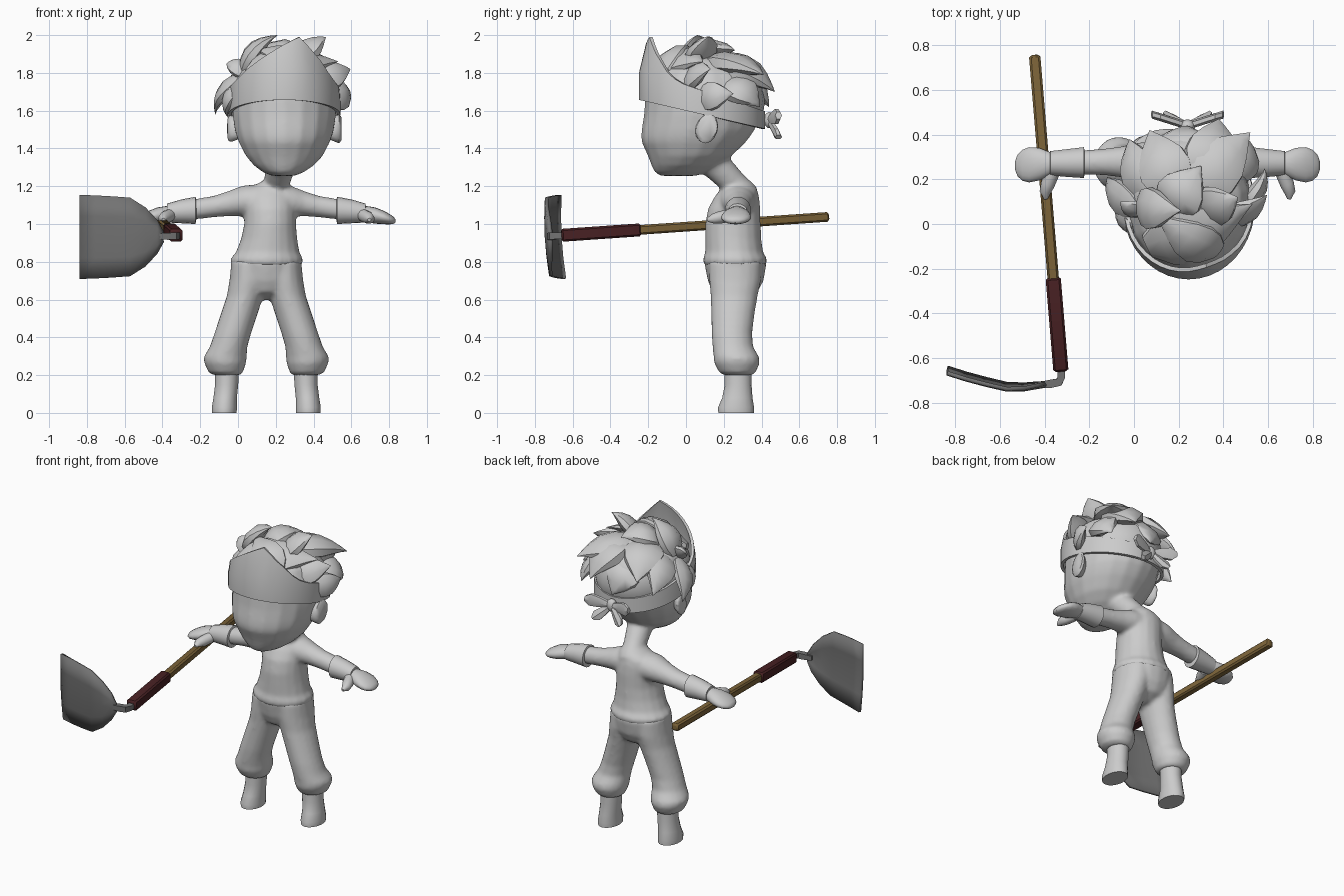
import bpy, bmesh, math
from mathutils import Vector as V


def material(name, rgb):
    m = bpy.data.materials.new(name)
    m.diffuse_color = (*rgb, 1)
    return m


CLAY = material("pale_grey", (0.60, 0.60, 0.60))
METAL = material("steel_grey", (0.17, 0.17, 0.17))
WOOD = material("wood_brown", (0.20, 0.125, 0.04))
GRIP = material("dark_red", (0.065, 0.015, 0.017))


def finish(name, bm, mat, angle=50):
    bmesh.ops.recalc_face_normals(bm, faces=bm.faces)
    me = bpy.data.meshes.new(name)
    bm.to_mesh(me)
    bm.free()
    ob = bpy.data.objects.new(name, me)
    bpy.context.collection.objects.link(ob)
    me.materials.append(mat)
    bpy.ops.object.select_all(action='DESELECT')
    ob.select_set(True)
    bpy.context.view_layer.objects.active = ob
    bpy.ops.object.shade_smooth_by_angle(angle=math.radians(angle))
    return ob


def loft(name, rings, mat=CLAY, n=18, angle=50):
    """Skin over elliptical rings, each given as centre, half-axis u, half-axis v."""
    bm = bmesh.new()
    loops = []
    for c, u, v in rings:
        loops.append([bm.verts.new(V(c) + V(u) * math.cos(2 * math.pi * (k + .5) / n)
                                   + V(v) * math.sin(2 * math.pi * (k + .5) / n)) for k in range(n)])
    for a, b in zip(loops, loops[1:]):
        for k in range(n):
            bm.faces.new((a[k], a[(k + 1) % n], b[(k + 1) % n], b[k]))
    bm.faces.new(loops[0])
    bm.faces.new(loops[-1])
    return finish(name, bm, mat, angle)


def upright(name, rows):
    """Rows of z, x, y, radius x, radius y."""
    return loft(name, [((x, y, z), (rx, 0, 0), (0, ry, 0)) for z, x, y, rx, ry in rows])


def sideways(name, s, rows):
    """Rows of distance from the body axis, y, z, radius y, radius z."""
    return loft(name, [((0.15 + s * d, y, z), (0, ry, 0), (0, 0, rz)) for d, y, z, ry, rz in rows])


def rod(name, pts, radii, mat, n=8, angle=30):
    """Tube along a path."""
    rings = []
    for i, p in enumerate(pts):
        t = V(pts[min(i + 1, len(pts) - 1)]) - V(pts[max(i - 1, 0)])
        u = t.cross(V((0, 0, 1))).normalized()
        rings.append((p, u * radii[i], t.cross(u).normalized() * radii[i]))
    return loft(name, rings, mat, n, angle)


def ball(name, c, r):
    bm = bmesh.new()
    bmesh.ops.create_uvsphere(bm, u_segments=20, v_segments=12, radius=1)
    for v in bm.verts:
        v.co = V(c) + V([a * b for a, b in zip(v.co, r)])
    return finish(name, bm, CLAY)


def blend(name, parts):
    """Merge overlapping parts into one soft skin."""
    for ob in parts:
        ob.select_set(True)
    bpy.context.view_layer.objects.active = parts[0]
    bpy.ops.object.join()
    parts[0].name = name
    mod = parts[0].modifiers.new("skin", 'REMESH')
    mod.mode, mod.voxel_size, mod.use_smooth_shade = 'VOXEL', .012, True
    mod = parts[0].modifiers.new("soften", 'SMOOTH')
    mod.factor, mod.iterations = .5, 7


trousers = [upright("hips", [(.60, .15, .26, .04, .05), (.64, .15, .26, .12, .12), (.70, .15, .263, .178, .148),
                             (.78, .15, .262, .188, .163), (.81, .15, .26, .193, .165)])]
body = [upright("torso", [
    (.78, .152, .26, .185, .16), (.79, .152, .26, .192, .168), (.815, .152, .26, .194, .17),
    (.85, .157, .255, .17, .154), (.92, .165, .25, .15, .149), (1.0, .17, .248, .138, .147),
    (1.08, .17, .255, .138, .139), (1.14, .165, .268, .138, .12), (1.18, .165, .278, .125, .10),
    (1.205, .18, .28, .095, .087), (1.23, .195, .27, .06, .07)])]
for s, side in ((1, "left"), (-1, "right")):
    # Legs and feet
    trousers.append(upright("leg", [(z, .15 + s * d, y, rx, ry) for z, d, y, rx, ry in (
        (.20, .208, .275, .07, .075), (.215, .215, .272, .092, .098), (.265, .218, .27, .112, .122),
        (.295, .218, .267, .115, .121), (.35, .20, .248, .10, .108), (.42, .178, .243, .098, .108),
        (.52, .145, .248, .098, .115), (.62, .112, .255, .098, .125), (.70, .096, .26, .10, .138),
        (.80, .088, .26, .098, .14))]))
    upright("foot_" + side, [(z, .15 + s * d, y, rx, ry) for z, d, y, rx, ry in (
        (0, .222, .265, .066, .094), (.03, .222, .265, .067, .095), (.08, .218, .272, .063, .08),
        (.15, .21, .276, .062, .071), (.24, .207, .275, .064, .072))])
    # Arms, cuffs and mitten hands
    body.append(sideways("sleeve", s, [
        (.04, .27, 1.12, .10, .09), (.11, .272, 1.122, .096, .084), (.15, .275, 1.118, .086, .077),
        (.20, .278, 1.108, .071, .067), (.28, .278, 1.092, .06, .057), (.40, .275, 1.075, .055, .054)]))
    sideways("cuff_" + side, s, [(.37, .275, 1.075, .05, .05), (.375, .275, 1.072, .07, .072),
             (.45, .273, 1.067, .063, .063), (.525, .272, 1.058, .055, .05), (.527, .272, 1.056, .04, .038)])
    sideways("hand_" + side, s, [(.49, .27, 1.055, .045, .038), (.53, .27, 1.053, .054, .042),
             (.575, .268, 1.045, .074, .043), (.62, .265, 1.035, .08, .036), (.65, .263, 1.026, .07, .028),
             (.672, .262, 1.02, .048, .02), (.683, .262, 1.017, .018, .009)])
    thumb = [(.515, .23, 1.045), (.535, .18, 1.035), (.547, .145, 1.028), (.545, .112, 1.022)]
    rod("thumb_" + side, [(.15 + s * d, y, z) for d, y, z in thumb], (.034, .033, .027, .009), CLAY, 10, 50)
    # Ears, tipped outward at the back
    loft("ear_" + side, [((.245 + s * x, y, 1.505), (0, a, 0), (0, .01, b)) for x, y, a, b in (
        (.22, .085, .035, .05), (.265, .10, .05, .068), (.29, .112, .057, .078), (.302, .12, .045, .062))], n=14)
blend("trousers", trousers)

# Neck and head flow into the shirt
body.append(rod("neck", [(.185, .31, 1.14), (.205, .25, 1.22), (.225, .17, 1.30), (.235, .09, 1.39)],
                (.085, .069, .078, .11), CLAY, 16, 60))
body.append(upright("head", [
    (1.255, .24, -.04, .06, .095), (1.275, .24, -.03, .11, .137), (1.31, .243, -.005, .16, .178),
    (1.36, .245, .02, .205, .222), (1.43, .245, .04, .242, .274), (1.46, .245, .05, .254, .288),
    (1.50, .245, .065, .265, .300), (1.58, .245, .085, .277, .308), (1.66, .245, .095, .28, .312),
    (1.74, .245, .095, .272, .298), (1.81, .245, .095, .235, .26), (1.87, .245, .095, .16, .18),
    (1.90, .245, .095, .06, .07)]))
blend("shirt_and_head", body)

# Headband with a peaked front plate
bm = bmesh.new()
N = 40
cols = []
for k in range(N):
    a = 2 * math.pi * k / N
    x, y = .245 + .297 * math.cos(a), .085 + .333 * math.sin(a)
    low, top = 1.60 - .23 * y, 1.735 - .33 * y
    if y < 0:
        peak = (x + .03) / .37 if x < .34 else (.54 - x) / .20
        top += .18 * max(0, peak) * min(1, -y / .15)
    lean = 1 - .12 * max(0, min(1, (top - low - .1) / .22))
    col = []
    for f, w in ((0, 1), (.5, 1.0), (1, lean)):
        for t in (1, .94):
            col.append(bm.verts.new((.245 + (x - .245) * w * t, .085 + (y - .085) * w * t, low + f * (top - low))))
    cols.append(col)
for k in range(N):
    a, b = cols[k], cols[(k + 1) % N]
    for i, j in ((0, 2), (2, 4), (4, 5), (5, 3), (3, 1), (1, 0)):
        bm.faces.new((a[i], b[i], b[j], a[j]))
finish("headband", bm, CLAY, 35)


def leaf(name, base, tip, width, thick=.5, bulge=.035, n=8):
    """Pointed clump that bows away from the middle of the head."""
    base, tip = V(base), V(tip)
    out = ((base + tip) / 2 - V((.245, .1, 1.62))).normalized()
    u = (tip - base).cross(out).normalized()
    v = u.cross(tip - base).normalized()
    rings = []
    for t, w in ((0, .4), (.15, .85), (.32, 1), (.52, .88), (.7, .57), (.87, .24), (1, .01)):
        c = base.lerp(tip, t) + out * bulge * 4 * t * (1 - t)
        rings.append((c, u * width * w, v * width * w * thick))
    return loft(name, rings, CLAY, n, 45)


# Hair: cap under overlapping clumps
ball("hair_cap", (.25, .12, 1.66), (.272, .30, .25))
clumps = [((.06, -.10, 1.78), (.53, .09, 1.86), .15), ((.02, .08, 1.80), (.21, .06, 2.0), .10),
          ((.28, .06, 1.82), (.465, .12, 1.99), .10), ((.24, .12, 1.84), (.52, .41, 1.79), .14),
          ((.36, .0, 1.73), (.595, .13, 1.82), .09), ((.47, .06, 1.66), (.585, .25, 1.69), .08),
          ((.08, .05, 1.78), (-.06, .10, 1.85), .055), ((.02, .06, 1.78), (-.12, .21, 1.58), .08),
          ((.08, .13, 1.82), (-.02, .38, 1.66), .10), ((.20, .12, 1.86), (.07, .42, 1.74), .13),
          ((.32, .18, 1.85), (.38, .47, 1.70), .14), ((.20, .24, 1.78), (.24, .44, 1.62), .13),
          ((.16, .05, 1.86), (.30, .26, 1.92), .12), ((.38, -.12, 1.80), (.10, .04, 1.92), .11),
          ((.44, .20, 1.75), (.50, .39, 1.62), .10), ((.0, -.02, 1.72), (-.05, .12, 1.56), .06)]
for i, (b, t, w) in enumerate(clumps):
    leaf("hair_clump_%d" % (i + 1), b, t, w)

# Knot and ribbon ends behind the head
ball("knot", (.24, .44, 1.55), (.035, .028, .042))
for s, side in ((1, "left"), (-1, "right")):
    for part, dx, z, w in (("loop", .16, 1.575, .042), ("tail", .10, 1.46, .034)):
        p = [V((.24 + s * dx * f, .44 + .05 * f, 1.55 + (z - 1.55) * f)) for f in (0, .45, .8, 1)]
        u = (p[3] - p[0]).cross(V((0, 1, 0))).normalized()
        loft("ribbon_%s_%s" % (part, side), [(c, u * w * k, V((0, .018, 0)))
             for c, k in zip(p, (.4, .9, 1.1, .5))], CLAY, 6, 30)


# Square tool shaft with softened corners, grip and bent socket
def shaft(y):
    f = (y + .66) / 1.415
    return (-.327 - .118 * f, y, .94 + .098 * f)


for ob in (rod("tool_shaft", [shaft(y) for y in (-.62, .745, .757)], (.036, .036, .028), WOOD, 4),
           rod("tool_grip", [shaft(y) for y in (-.66, -.65, -.25, -.24)], (.042, .048, .048, .044), GRIP, 4)):
    mod = ob.modifiers.new("corners", 'BEVEL')
    mod.width, mod.segments = .009, 1
rod("tool_socket", [(-.327, -.64, .94), (-.325, -.685, .937), (-.335, -.708, .936), (-.37, -.715, .935),
                    (-.43, -.722, .935)], (.024, .024, .026, .026, .02), METAL, 4)

# Curved blade, rounded toward the socket
bm = bmesh.new()
outline = [(-.836, -.655, .222), (-.75, -.682, .219), (-.66, -.706, .214), (-.57, -.727, .207),
           (-.49, -.727, .155), (-.43, -.718, .088), (-.397, -.712, .025)]
grid = []
for x, y, h in outline:
    grid.append([bm.verts.new((x, y - .055 * h * f - .012 * (1 - f * f), .932 + h * f))
                 for f in (-1, -.5, 0, .5, 1)])
for a, b in zip(grid, grid[1:]):
    for k in range(4):
        bm.faces.new((a[k], a[k + 1], b[k + 1], b[k]))
mod = finish("tool_blade", bm, METAL, 40).modifiers.new("thickness", 'SOLIDIFY')
mod.thickness, mod.offset = .018, 0
